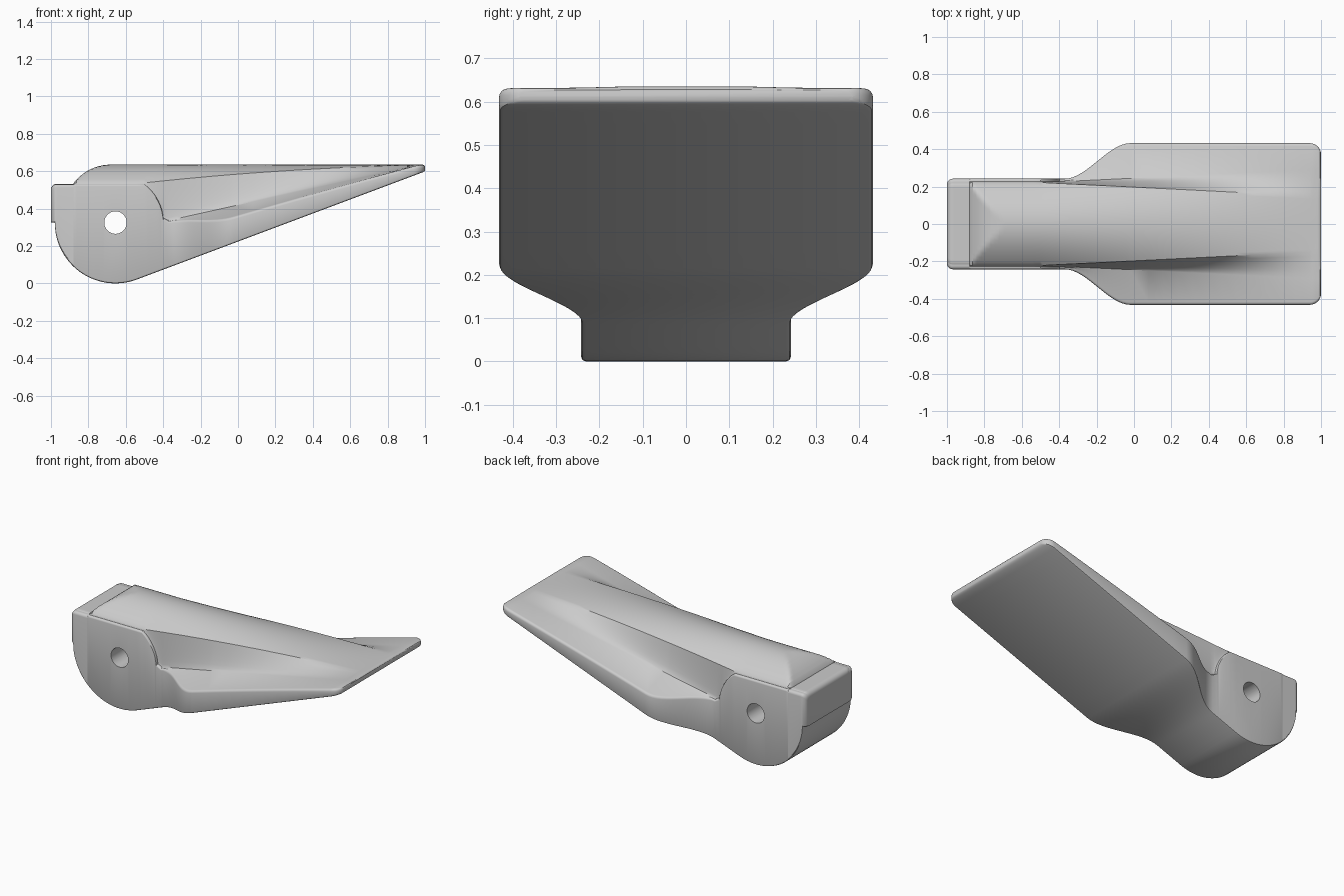
import bpy, bmesh
from math import sin, cos, sqrt, radians, pi

if "Cube" in bpy.data.objects:
    bpy.data.objects.remove(bpy.data.objects["Cube"])

HX, HZ, HR = -0.655, 0.325, 0.325      # hub centre and radius
TILT = radians(20.56)                  # slope of the flat underside
TX, TZ = HX + HR * sin(TILT), HZ - HR * cos(TILT)
TOP = 0.635


def fillet(d, r):
    """Drop of a rounded edge, d past the start of the rounding."""
    d = min(max(d, 0), r)
    return r - sqrt(r * r - d * d)


def bottom(x):
    if x <= HX - HR:
        return HZ
    if x < TX:
        return HZ - sqrt(max(0, HR ** 2 - (x - HX) ** 2))
    return TZ + (x - TX) * sin(TILT) / cos(TILT) + fillet(x - 0.988, 0.012) * 0.6


def half_width(x):
    t = min(max((x + 0.37) / 0.35, 0), 1)
    w = 0.242 + 0.19 * t * t * (3 - 2 * t)
    return w - fillet(-0.97 - x, 0.03) - fillet(x - 0.94, 0.06)


def nose(x):
    """Height limit at the front: rounded block, then the rise to the ridge."""
    if x < -0.88:
        return 0.532 - fillet(-0.97 - x, 0.03)
    if x < -0.68:
        return TOP - 0.25 + sqrt(0.0625 - (x + 0.68) ** 2)
    return TOP - fillet(x - 0.985, 0.015) * 0.8


def arch(x):
    return 1.98 * min(1, max(0, (0.98 - x) / 1.48))


def section(x):
    zb, w, lim = bottom(x), half_width(x), nose(x)
    # ridge edge and the crease where the flank meets the wing
    yr = min(0.222 - 0.05 * max(0, x + 0.5), w - 0.03 if x < -0.88 else 1)
    yc = min(0.226 + 0.048 * max(0, x + 0.4), w - 0.025 if x < -0.88 else 1)
    zr = min(TOP - arch(x) * yr * yr, lim)
    if x < -0.5:
        zs = min(0.53, lim - 0.002)
    elif x < -0.398:
        zs = HZ + sqrt(max(0, 0.257 ** 2 - (x - HX) ** 2))
    else:
        zs = min(0.33 + 0.2226 * (x + 0.4), TOP - 0.003, lim - 0.001)
    ze = zs - (0.29 * (1 - x) * (w - yc) if x > -0.398 else 0)
    rt = min(0.016 if x > -0.88 else 0.025, 0.7 * (w - yc))
    rb = 0.01
    pts = [(w - rb, zb), (w - 0.3 * rb, zb + 0.3 * rb), (w, zb + rb)]
    for i in range(5):
        a = i * pi / 8
        pts.append((w - rt + rt * cos(a), ze - rt + rt * sin(a)))
    for i in range(7):
        t = i / 6
        pts.append((yc + (yr - yc) * t, zs + (zr - zs) * t ** 1.5))
    for j in range(9, -1, -1):
        y = yr * j / 10
        pts.append((y, min(TOP - arch(x) * y * y, lim)))
    return pts + [(-y, z) for y, z in reversed(pts[:-1])]


# stations along the length, denser where the outline curves
xs = [-1 + 0.03 * (1 - cos(i * pi / 10)) for i in range(6)]
xs += [HX - HR * cos(i * (pi / 2 + TILT) / 24) for i in range(25)]
for j in range(11):
    drop = 1.98 * (0.222 * j / 10) ** 2
    xs.append(-0.68 - sqrt(max(0, 0.0625 - (0.25 - drop) ** 2)))
xs += [-0.882, -0.88, -0.501]
xs += [HX + 0.257 * cos(radians(53 - i * 5.3)) for i in range(11)]
xs += [-0.37 + 0.35 * i / 16 for i in range(17)]
xs += [0.94 * i / 12 for i in range(1, 13)]
xs += [0.94 + 0.06 * sin(i * pi / 16) for i in range(1, 9)]
stations = []
for x in sorted(xs):
    if not stations or x - stations[-1] > 0.0012:
        stations.append(x)

# lofted pedal body
bm = bmesh.new()
rings = [[bm.verts.new((x, y, z)) for y, z in section(x)] for x in stations]
for a, b in zip(rings, rings[1:]):
    n = len(a)
    for i in range(n):
        bm.faces.new((a[i], a[(i + 1) % n], b[(i + 1) % n], b[i]))
bm.faces.new(rings[0])
bm.faces.new(rings[-1])
bmesh.ops.remove_doubles(bm, verts=bm.verts, dist=0.00005)
bmesh.ops.recalc_face_normals(bm, faces=bm.faces)
mesh = bpy.data.meshes.new("pedal_body")
bm.to_mesh(mesh)
bm.free()
body = bpy.data.objects.new("pedal_body", mesh)
bpy.context.collection.objects.link(body)

# pivot hole
bpy.ops.mesh.primitive_cylinder_add(vertices=48, radius=0.06, depth=1,
                                    location=(HX, 0, HZ), rotation=(pi / 2, 0, 0))
cutter = bpy.context.object
cutter.name = "pivot_hole_cutter"
cutter.hide_render = True
mod = body.modifiers.new("pivot_hole", 'BOOLEAN')
mod.operation, mod.solver, mod.object = 'DIFFERENCE', 'EXACT', cutter

bpy.ops.object.select_all(action='DESELECT')
body.select_set(True)
bpy.context.view_layer.objects.active = body
bpy.ops.object.modifier_apply(modifier=mod.name)
bpy.data.objects.remove(cutter)
bpy.ops.object.shade_smooth_by_angle(angle=radians(30))
